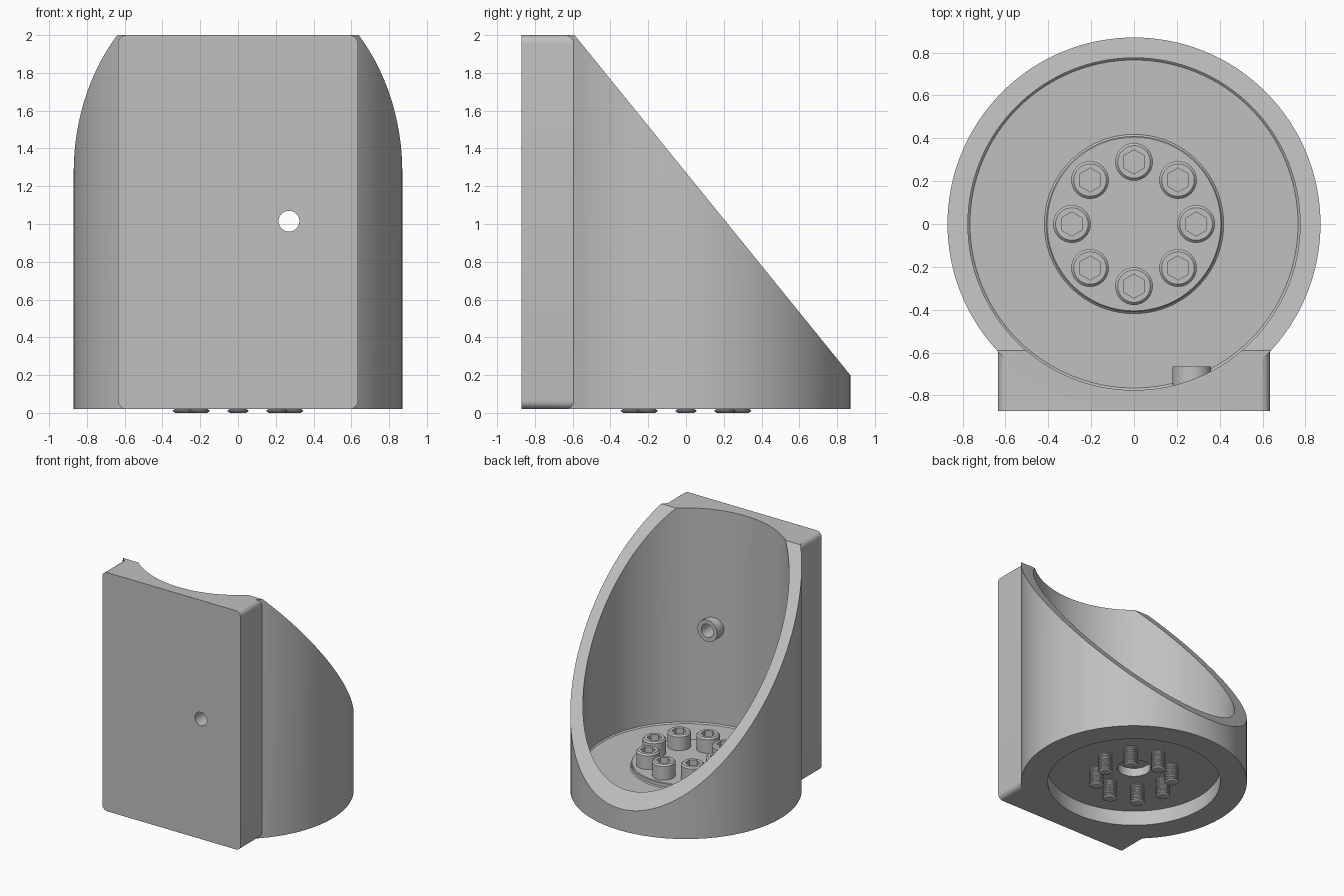
import bpy, bmesh, math
from mathutils import Matrix

cube = bpy.data.objects.get("Cube")
if cube:
    bpy.data.objects.remove(cube, do_unlink=True)

grey = bpy.data.materials.new("plain grey")
grey.use_nodes = True
grey.diffuse_color = (0.53, 0.53, 0.53, 1)
grey.node_tree.nodes["Principled BSDF"].inputs["Base Color"].default_value = (0.53, 0.53, 0.53, 1)


def finish(name, bm):
    bmesh.ops.remove_doubles(bm, verts=bm.verts, dist=1e-5)
    bmesh.ops.recalc_face_normals(bm, faces=bm.faces)
    mesh = bpy.data.meshes.new(name)
    bm.to_mesh(mesh)
    bm.free()
    mesh.materials.append(grey)
    obj = bpy.data.objects.new(name, mesh)
    bpy.context.collection.objects.link(obj)
    return obj


def lathe(name, profile, sides):
    """Solid of revolution about z; the (radius, z) profile starts and ends on the axis."""
    bm = bmesh.new()
    verts = [bm.verts.new((r, 0, z)) for r, z in profile]
    edges = [bm.edges.new(pair) for pair in zip(verts, verts[1:])]
    bmesh.ops.spin(bm, geom=verts + edges, cent=(0, 0, 0), axis=(0, 0, 1),
                   angle=math.tau, steps=sides, use_merge=True)
    return finish(name, bm)


def prism(name, outline, matrix, depth):
    """Extrude a flat xy outline along z, then place it with the matrix."""
    bm = bmesh.new()
    face = bm.faces.new([bm.verts.new((x, y, 0)) for x, y in outline])
    ext = bmesh.ops.extrude_face_region(bm, geom=[face])["geom"]
    bmesh.ops.translate(bm, vec=(0, 0, depth),
                        verts=[v for v in ext if isinstance(v, bmesh.types.BMVert)])
    bm.transform(matrix)
    return finish(name, bm)


def circle(radius, sides, start=0.0):
    steps = [start + math.tau * i / sides for i in range(sides)]
    return [(radius * math.cos(a), radius * math.sin(a)) for a in steps]


def combine(target, tool, operation):
    mod = target.modifiers.new(operation.lower(), "BOOLEAN")
    mod.operation, mod.solver, mod.object = operation, "EXACT", tool
    bpy.context.view_layer.objects.active = target
    bpy.ops.object.modifier_apply(modifier=mod.name)
    bpy.data.objects.remove(tool, do_unlink=True)


def smooth(obj):
    bpy.ops.object.select_all(action="DESELECT")
    obj.select_set(True)
    bpy.context.view_layer.objects.active = obj
    bpy.ops.object.shade_smooth_by_angle(angle=math.radians(28))


BOTTOM, TOP, RADIUS, BORE = 0.02, 2.0, 0.87, 0.775
FLOOR, BOSS = 0.215, 0.255
to_front = Matrix.Rotation(math.radians(90), 4, "X")   # z extrusion -> towards -y

# Cup body
body = lathe("cup_body", [(0, BOTTOM), (RADIUS, BOTTOM), (RADIUS, TOP), (0, TOP)], 128)

# Mounting plate with rounded corners
half_w, corner = 0.635, 0.045
mid, half_h = (TOP + BOTTOM) / 2, (TOP - BOTTOM) / 2
outline = []
for quarter, (sx, sz) in enumerate([(1, 1), (-1, 1), (-1, -1), (1, -1)]):
    for i in range(7):
        a = math.radians(90 * quarter + 15 * i)
        outline.append((sx * (half_w - corner) + corner * math.cos(a),
                        mid + sz * (half_h - corner) + corner * math.sin(a)))
plate = prism("plate", outline, Matrix.Translation((0, -0.595, 0)) @ to_front, 0.277)
combine(body, plate, "UNION")

# Bore, leaving a raised round pad on the floor
bore = lathe("bore", [(0, BOSS), (0.405, BOSS), (0.41, BOSS - 0.005), (0.41, FLOOR + 0.008),
                      (0.418, FLOOR), (BORE - 0.01, FLOOR), (BORE, FLOOR + 0.01),
                      (BORE, 2.3), (0, 2.3)], 128)
combine(body, bore, "DIFFERENCE")

# Round port through the plate and wall
port_at = Matrix.Translation((0.27, -0.665, 1.015)) @ to_front
combine(body, prism("port_boss", circle(0.09, 40), port_at, 0.13), "UNION")
hole_at = Matrix.Translation((0.27, -0.5, 1.015)) @ to_front
combine(body, prism("port_hole", circle(0.055, 40), hole_at, 0.6), "DIFFERENCE")

# Sloping cut across the cup
slope = (0.2 - TOP) / (RADIUS + 0.59)
line = [(y, TOP + slope * (y + 0.59)) for y in (-0.85, 1.0)]
to_side = Matrix(((0, 0, 1, -1.2), (1, 0, 0, 0), (0, 1, 0, 0), (0, 0, 0, 1)))
wedge = prism("wedge", line + [(1.0, line[0][1])], to_side, 2.4)
combine(body, wedge, "DIFFERENCE")

# Recess under the base with a blind centre hole
recess = lathe("recess", [(0, -0.2), (0.665, -0.2), (0.665, 0.145), (0.127, 0.145),
                          (0.127, 0.215), (0, 0.215)], 96)
combine(body, recess, "DIFFERENCE")
smooth(body)

# Socket-head screw with a ridged shank
head_top, pitch = 0.38, 0.022
profile = [(0, 0), (0.042, 0)]
for i in range(7):
    z = 0.008 + pitch * i
    profile += [(0.055, z), (0.055, z + 0.005), (0.046, z + 0.011), (0.046, z + 0.016)]
profile += [(0.05, BOSS), (0.088, BOSS), (0.088, head_top - 0.012),
            (0.076, head_top), (0, head_top)]
screw = lathe("screw_1", profile, 32)
socket = prism("socket", circle(0.056, 6, math.radians(30)),
               Matrix.Translation((0, 0, head_top - 0.065)), 0.2)
combine(screw, socket, "DIFFERENCE")
smooth(screw)

# Ring of eight screws
for i in range(8):
    obj = screw
    if i:
        obj = screw.copy()
        obj.name = f"screw_{i + 1}"
        bpy.context.collection.objects.link(obj)
    a = math.tau * i / 8
    obj.location = (0.29 * math.cos(a), 0.29 * math.sin(a), 0)
